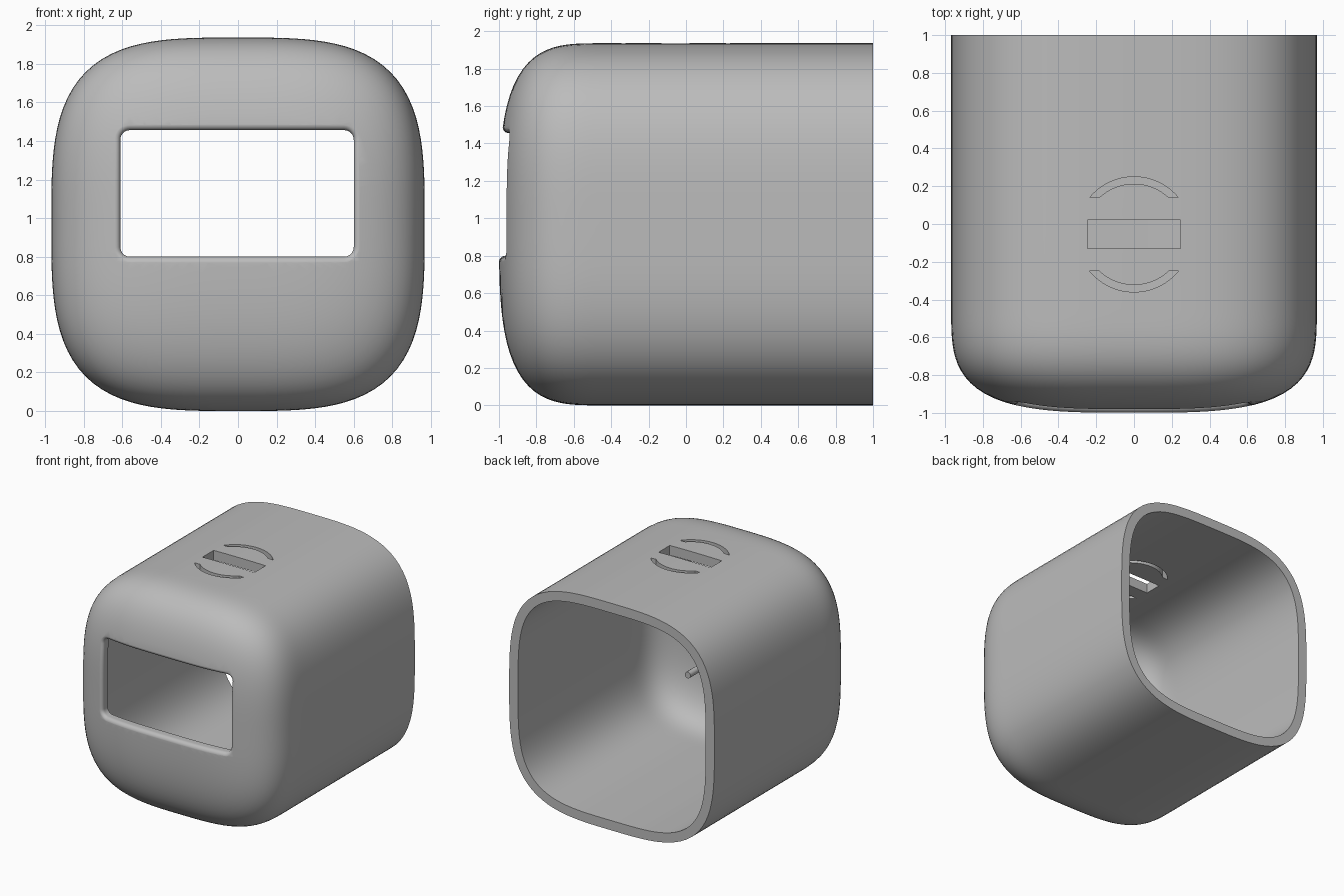
import bpy, bmesh
from math import sin, cos, pi, sqrt, asin

if "Cube" in bpy.data.objects:
    bpy.data.objects.remove(bpy.data.objects["Cube"], do_unlink=True)

grey = bpy.data.materials.new("plain_grey")
grey.use_nodes = True
grey.diffuse_color = (0.5, 0.5, 0.5, 1)
grey.node_tree.nodes["Principled BSDF"].inputs["Base Color"].default_value = (0.5, 0.5, 0.5, 1)

MID = 0.968          # height of the shell axis and its half size
CAP = -0.45          # where the rounded front begins
OUTER = (MID, 0.55, 3.4)      # half size, cap depth, squareness
INNER = (0.885, 0.47, 3.7)
SEGS, RINGS = 128, 28


def add_object(name, bm):
    bmesh.ops.recalc_face_normals(bm, faces=bm.faces)
    mesh = bpy.data.meshes.new(name)
    bm.to_mesh(mesh)
    bm.free()
    mesh.materials.append(grey)
    obj = bpy.data.objects.new(name, mesh)
    bpy.context.collection.objects.link(obj)
    return obj


def squircle(angle, n):
    c, s = cos(angle), sin(angle)
    r = (abs(c) ** n + abs(s) ** n) ** (-1 / n)
    return r * c, r * s


def bridge(bm, a, b):
    for i in range(len(a)):
        j = (i + 1) % len(a)
        bm.faces.new((a[i], a[j], b[j], b[i]))


def shell_side(bm, size, depth, n):
    """Straight squircle tube with a rounded front; returns the back ring."""
    stations = [(1, 1.0), (1, 0.3)]
    for k in range(RINGS):
        scale, push = squircle(k / RINGS * pi / 2, n)
        stations.append((scale, CAP - depth * push))
    rings = []
    for scale, y in stations:
        pts = [squircle(2 * pi * i / SEGS, n) for i in range(SEGS)]
        rings.append([bm.verts.new((size * scale * u, y, MID + size * scale * v)) for u, v in pts])
    for a, b in zip(rings, rings[1:]):
        bridge(bm, a, b)
    tip = bm.verts.new((0, CAP - depth, MID))
    last = rings[-1]
    for i in range(SEGS):
        bm.faces.new((last[i], last[(i + 1) % SEGS], tip))
    return rings[0]


def loft(name, rings):
    """Closed solid through rings of equal point count."""
    bm = bmesh.new()
    loops = [[bm.verts.new(p) for p in ring] for ring in rings]
    for a, b in zip(loops, loops[1:]):
        bridge(bm, a, b)
    bm.faces.new(loops[0])
    bm.faces.new(loops[-1])
    return add_object(name, bm)


def front_y(x, z):
    size, depth, n = OUTER
    rest = 1 - abs(x / size) ** n - abs((z - MID) / size) ** n
    return CAP - depth * max(rest, 0) ** (1 / n)


def window_outline(grow):
    """Rounded rectangle with subdivided sides."""
    r, hx, hz, cx, cz = 0.05, 0.605, 0.328, -0.005, 1.128
    corners = []
    for q, (sx, sz) in enumerate(((1, 1), (-1, 1), (-1, -1), (1, -1))):
        for k in range(9):
            a = (q + k / 8) * pi / 2
            corners.append((cx + sx * (hx - r) + (r + grow) * cos(a),
                            cz + sz * (hz - r) + (r + grow) * sin(a)))
    pts = []
    for i, p in enumerate(corners):
        pts.append(p)
        if i % 9 == 8:
            nxt = corners[(i + 1) % len(corners)]
            pts += [(p[0] + (nxt[0] - p[0]) * t / 16, p[1] + (nxt[1] - p[1]) * t / 16)
                    for t in range(1, 16)]
    return pts


# Hollow shell, open at the back
bm = bmesh.new()
bridge(bm, shell_side(bm, *OUTER), shell_side(bm, *INNER))
shell = add_object("shell", bm)

# Window cutter with a rounded lip that follows the front surface
LIP = 0.035
rings = [[(x, -0.6, z) for x, z in window_outline(0)]]
for k in range(8):
    a = k / 7 * pi / 2
    grow, sink = LIP * (1 - cos(a)), LIP * (1 - sin(a)) - 0.0005
    rings.append([(x, front_y(x, z) + sink, z) for x, z in window_outline(grow)])
rings.append([(x, -1.3, z) for x, z in window_outline(LIP)])
cutters = [loft("window_cutter", rings)]


# Roof vents: a straight slot between two arcs
def vent(name, outline):
    return loft(name, [[(x, y - 0.055, z) for x, y in outline] for z in (1.6, 2.2)])


cutters.append(vent("slot_cutter", [(-0.245, -0.075), (0.245, -0.075), (0.245, 0.075), (-0.245, 0.075)]))


def arc(radius, chord):
    half = pi / 2 - asin(chord / radius)
    return [(radius * sin(half * (k / 12 - 1)), radius * cos(half * (k / 12 - 1))) for k in range(25)]


for side in (1, -1):
    outline = arc(0.305, 0.195) + arc(0.268, 0.195)[::-1]
    cutters.append(vent("arc_cutter", [(x, side * y) for x, y in outline]))

bpy.context.view_layer.objects.active = shell
for cutter in cutters:
    mod = shell.modifiers.new("cut", "BOOLEAN")
    mod.operation, mod.solver, mod.object = "DIFFERENCE", "EXACT", cutter
    bpy.ops.object.modifier_apply(modifier=mod.name)
    bpy.data.objects.remove(cutter, do_unlink=True)

# Mounting pins on the inside of the front wall
parts = [shell]
for name, x in (("left_pin", 0.46), ("right_pin", -0.46)):
    circle = [(x + 0.027 * cos(k * pi / 12), 0.56 + 0.027 * sin(k * pi / 12)) for k in range(24)]
    parts.append(loft(name, [[(u, y, v) for u, v in circle] for y in (-0.93, -0.68)]))

bpy.ops.object.select_all(action="DESELECT")
for part in parts:
    part.select_set(True)
bpy.ops.object.shade_smooth_by_angle(angle=pi / 6)
